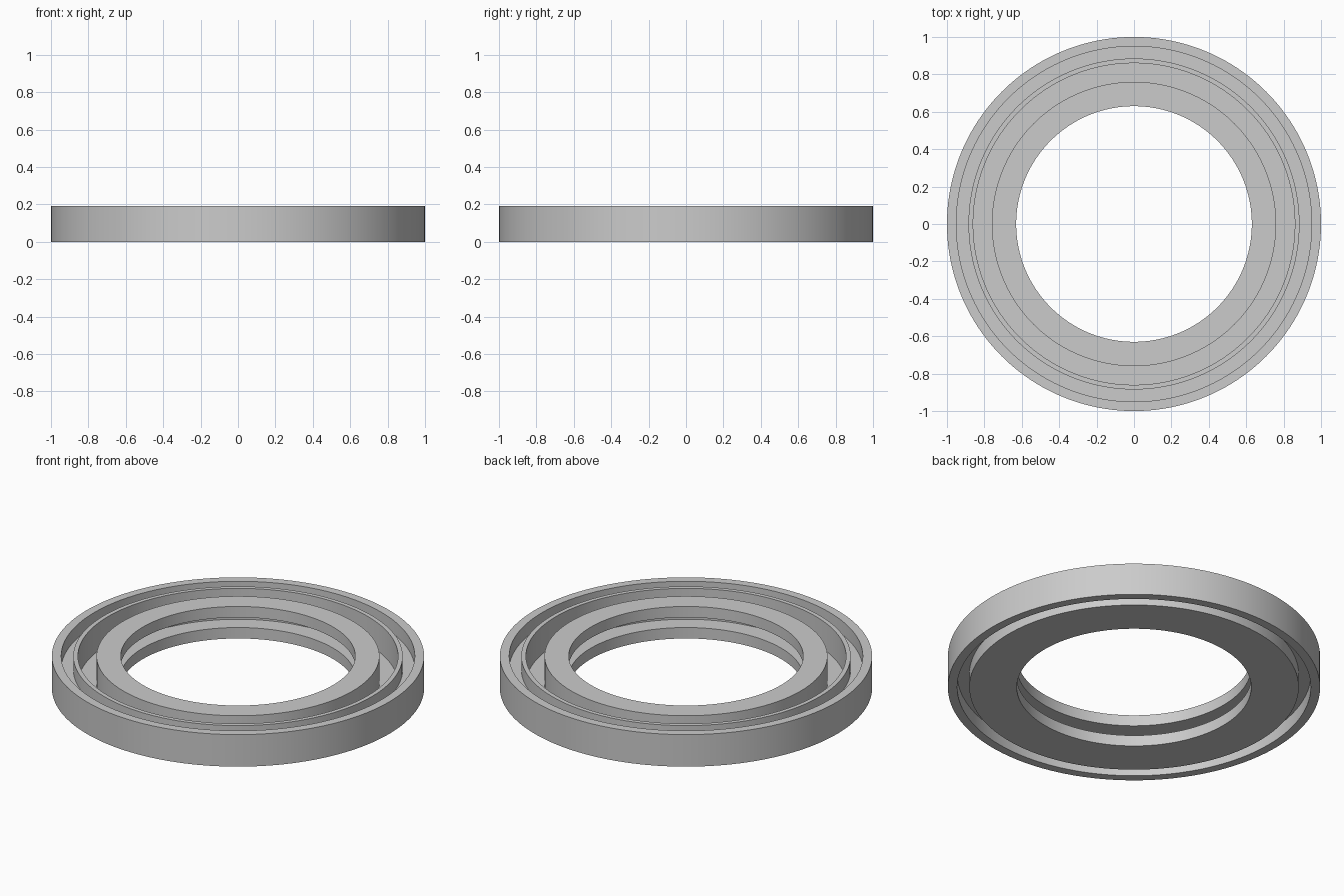
import bpy
import bmesh
from math import cos, sin, tau, radians

cube = bpy.data.objects.get("Cube")
if cube:
    bpy.data.objects.remove(cube, do_unlink=True)

# One plain grey for the whole turned part
GREY = (0.6, 0.6, 0.6, 1.0)
grey = bpy.data.materials.new("plain grey")
grey.use_nodes = True
grey.diffuse_color = GREY
grey.node_tree.nodes["Principled BSDF"].inputs["Base Color"].default_value = GREY

SEGMENTS = 160
HEIGHT = 0.19

# Radii, from the bore to the rim
BORE, CHANNEL, HUB = 0.63, 0.735, 0.76
LIP_IN, LIP_OUT, RIM_IN, RIM = 0.86, 0.885, 0.95, 1.0
# Heights of the bore channel, trough floor and web
CHANNEL_LOW, CHANNEL_HIGH = 0.065, 0.125
FLOOR = 0.025
WEB_LOW, WEB_HIGH = 0.08, 0.11


def lathe(name, profile):
    """Turn a closed (radius, height) profile around the z axis."""
    bm = bmesh.new()
    rings = []
    for i in range(SEGMENTS):
        a = tau * i / SEGMENTS
        rings.append([bm.verts.new((r * cos(a), r * sin(a), z)) for r, z in profile])
    n = len(profile)
    for i, ring in enumerate(rings):
        after = rings[(i + 1) % SEGMENTS]
        for j in range(n):
            k = (j + 1) % n
            bm.faces.new((ring[j], after[j], after[k], ring[k]))
    bmesh.ops.recalc_face_normals(bm, faces=bm.faces)
    mesh = bpy.data.meshes.new(name)
    bm.to_mesh(mesh)
    bm.free()
    mesh.materials.append(grey)
    obj = bpy.data.objects.new(name, mesh)
    bpy.context.collection.objects.link(obj)
    bpy.ops.object.select_all(action="DESELECT")
    obj.select_set(True)
    bpy.context.view_layer.objects.active = obj
    bpy.ops.object.shade_smooth_by_angle(angle=radians(30))
    return obj


# Cross-section: underside and rim first, then back over the top to the bore
lathe("grooved_ring", [
    (BORE, 0), (LIP_OUT, 0),                          # flat base
    (LIP_OUT, WEB_LOW), (RIM_IN, WEB_LOW),            # lower outer groove
    (RIM_IN, 0), (RIM, 0), (RIM, HEIGHT), (RIM_IN, HEIGHT),  # outer rim
    (RIM_IN, WEB_HIGH), (LIP_OUT, WEB_HIGH),          # upper outer groove
    (LIP_OUT, HEIGHT), (LIP_IN, HEIGHT),              # thin lip
    (LIP_IN, FLOOR), (HUB, FLOOR),                    # deep trough
    (HUB, HEIGHT), (BORE, HEIGHT),                    # hub top
    (BORE, CHANNEL_HIGH), (CHANNEL, CHANNEL_HIGH),    # channel inside the bore
    (CHANNEL, CHANNEL_LOW), (BORE, CHANNEL_LOW),
])
